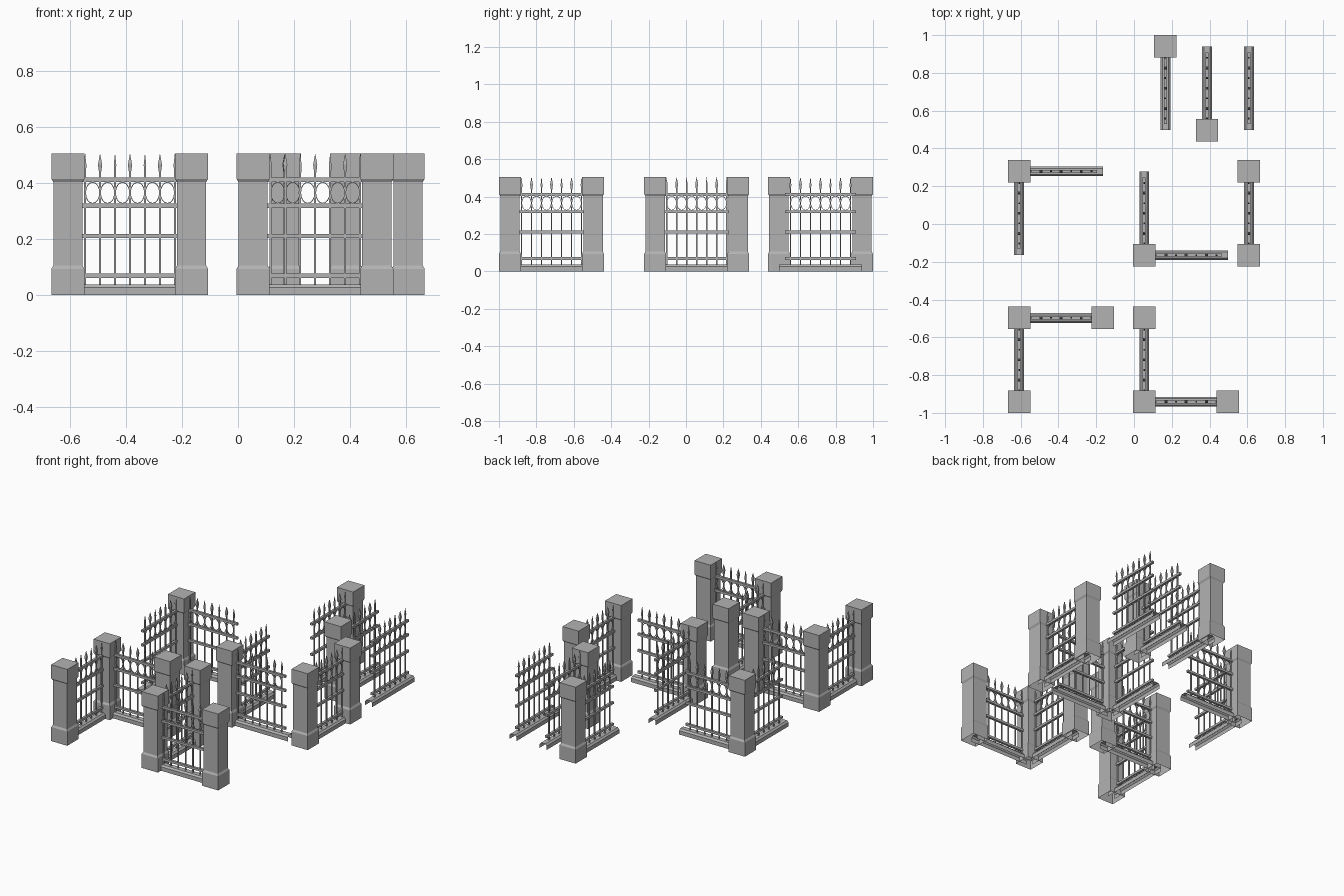
import bpy, bmesh, math
from mathutils import Matrix, Vector

cube = bpy.data.objects.get("Cube")
if cube:
    bpy.data.objects.remove(cube, do_unlink=True)

stone = bpy.data.materials.new("grey")
stone.use_nodes = True
GREY = (0.45, 0.45, 0.45, 1)
stone.diffuse_color = GREY
stone.node_tree.nodes["Principled BSDF"].inputs["Base Color"].default_value = GREY

PITCH = 0.444          # distance between pillar centres
GAP = 0.0535           # distance between fence bars


def lathe(bm, profile, sides=4, at=(0, 0), turn=math.pi / 4, top=False):
    """Stack rings of (half width, z); four sides give a square section."""
    rings = []
    for half, z in profile:
        r = half / math.cos(math.pi / sides)
        rings.append([bm.verts.new((at[0] + r * math.cos(turn + math.tau * i / sides),
                                    at[1] + r * math.sin(turn + math.tau * i / sides), z))
                      for i in range(sides)])
    for a, b in zip(rings, rings[1:]):
        for i in range(sides):
            j = (i + 1) % sides
            bm.faces.new((a[i], a[j], b[j], b[i]))
    if top:
        bm.faces.new(rings[-1])


def box(bm, size, centre):
    bmesh.ops.create_cube(bm, size=1, matrix=Matrix.Translation(centre)
                          @ Matrix.Diagonal((*size, 1)))


def ring(bm, cx, cz, rx, rz, thick=0.003, steps=16):
    """Upright oval hoop with a square section."""
    loops = []
    for i in range(steps):
        a = math.tau * i / steps
        loops.append([bm.verts.new((cx + (rx + d) * math.cos(a), y, cz + (rz + d) * math.sin(a)))
                      for d, y in ((-thick, -thick), (0, -thick), (0, thick), (-thick, thick))])
    for i in range(steps):
        a, b = loops[i], loops[(i + 1) % steps]
        for k in range(4):
            m = (k + 1) % 4
            bm.faces.new((a[k], a[m], b[m], b[k]))


def to_mesh(bm, name):
    mesh = bpy.data.meshes.new(name)
    bmesh.ops.recalc_face_normals(bm, faces=bm.faces)
    bm.to_mesh(mesh)
    bm.free()
    mesh.materials.append(stone)
    return mesh


def place(mesh, name, x, y, turned=False):
    obj = bpy.data.objects.new(name, mesh)
    obj.location = (x, y, 0)
    obj.rotation_euler.z = math.pi / 2 if turned else 0
    bpy.context.collection.objects.link(obj)


# Pillar: plinth, shaft and cap, open underneath
bm = bmesh.new()
lathe(bm, [(0.059, 0), (0.059, 0.093), (0.052, 0.105), (0.052, 0.403),
           (0.059, 0.414), (0.059, 0.505)], top=True)
pillar = to_mesh(bm, "pillar")

# Kerb: chamfered channel under the railings
bm = bmesh.new()
ends = [[bm.verts.new((x, y, z)) for y, z in
         ((-0.026, 0), (-0.026, 0.026), (-0.016, 0.037), (0.016, 0.037), (0.026, 0.026), (0.026, 0))]
        for x in (-PITCH / 2, PITCH / 2)]
for i in range(5):
    bm.faces.new((ends[0][i], ends[0][i + 1], ends[1][i + 1], ends[1][i]))
kerb = to_mesh(bm, "kerb")

# Railing: four rails, seven spear bars and six hoops
bm = bmesh.new()
for z in (0.068, 0.21, 0.318, 0.411):
    box(bm, (0.38, 0.016, 0.015), (0, 0, z))
for n in range(-3, 4):
    fat = 0.0075 if n % 2 == 0 else 0.0045
    lathe(bm, [(0.0035, 0.035), (0.0035, 0.435), (fat, 0.465), (0.0005, 0.503)],
          at=(n * GAP, 0), top=True)
for n in range(6):
    ring(bm, (n - 2.5) * GAP, 0.3645, GAP / 2, 0.039)
railing = to_mesh(bm, "railing")

# Grid lines on which pillars and fences stand
X = {"a": -0.608, "b": -0.166, "c": 0.054, "d": 0.496, "e": 0.608, "f": 0.166, "g": 0.387}
Y = [-0.941, -0.497, -0.165, 0.279, 0.497, 0.941]

for col, row in ("a0", "a1", "b1", "c0", "c1", "d0", "a3", "c2", "e2", "e3", "f5", "g4"):
    place(pillar, "pillar", X[col], Y[int(row)])

# Fences start at a grid point and run along x or along y
fences = {False: ("a1", "c0", "a3", "c2"),
          True: ("a0", "c0", "a2", "c2", "e2", "f4", "g4", "e4")}
for turned, starts in fences.items():
    for col, row in starts:
        x, y = X[col], Y[int(row)]
        if turned:
            y += PITCH / 2
        else:
            x += PITCH / 2
        place(kerb, "kerb", x, y, turned)
        place(railing, "railing", x, y, turned)
